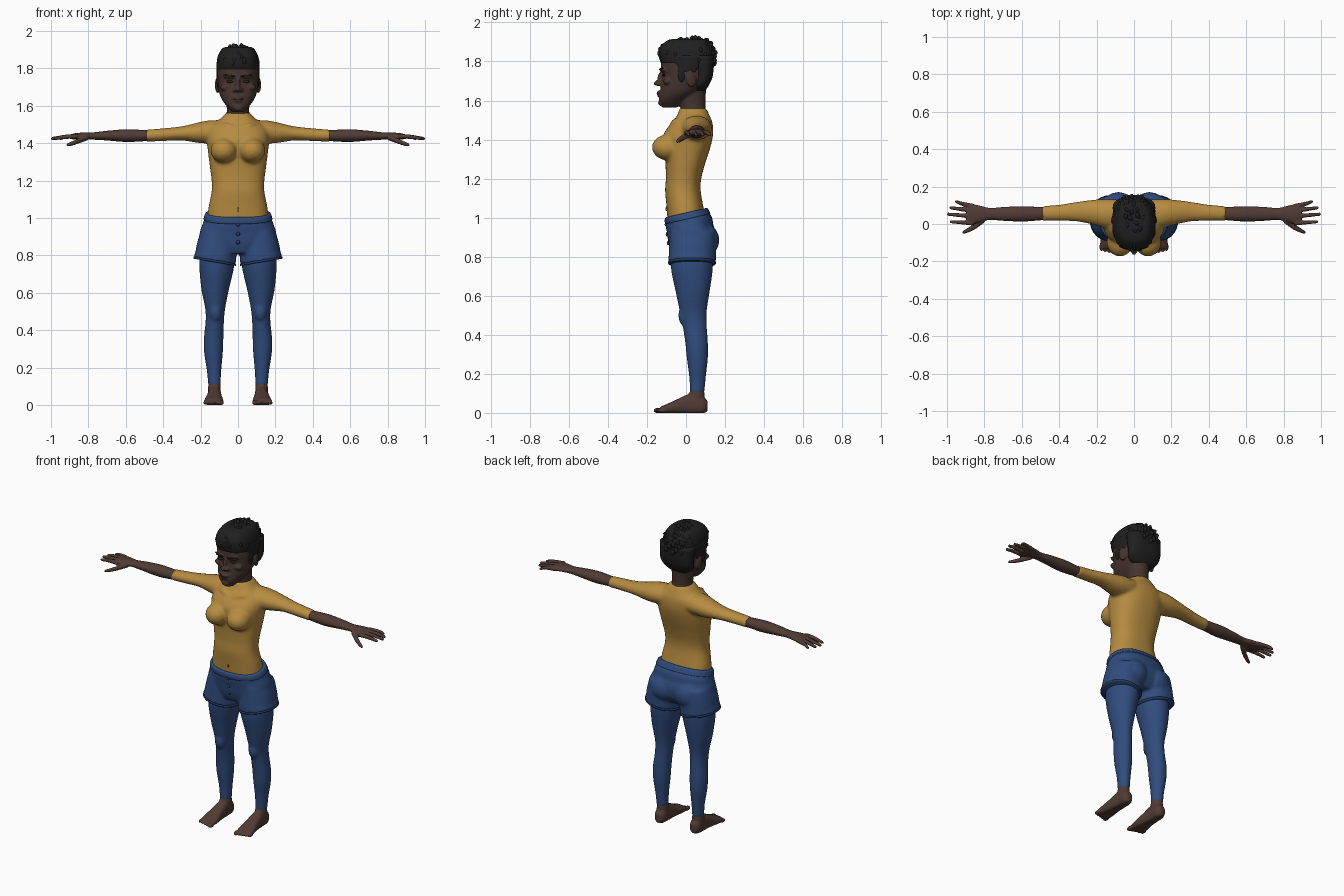
import bpy, bmesh, math, random
from mathutils import Matrix, Vector, Euler

random.seed(4)


def material(name, rgb):
    m = bpy.data.materials.new(name)
    m.diffuse_color = (*rgb, 1)
    return m


SKIN = material("brown_skin", (0.082, 0.044, 0.036))
FACE = material("face_skin", (0.060, 0.034, 0.028))
DARK = material("dark_features", (0.022, 0.015, 0.014))
HAIR = material("black_hair", (0.014, 0.014, 0.015))
SHIRT = material("mustard_cloth", (0.47, 0.26, 0.052))
SEAM = material("dark_mustard", (0.22, 0.12, 0.025))
BLUE = material("denim_blue", (0.030, 0.072, 0.205))
TRIM = material("denim_trim", (0.018, 0.042, 0.125))


def lerp_sections(secs, steps):
    """Catmull-Rom smoothing of the cross-section list."""
    out = []
    for i in range(len(secs) - 1):
        a, b = secs[max(i - 1, 0)], secs[i]
        c, d = secs[i + 1], secs[min(i + 2, len(secs) - 1)]
        for k in range(steps):
            t = k / steps
            out.append([0.5 * (2 * q + (r - p) * t + (2 * p - 5 * q + 4 * r - s) * t * t
                               + (3 * q - p - 3 * r + s) * t ** 3)
                        for p, q, r, s in zip(a, b, c, d)])
    return out + [list(secs[-1])]


def loft(bm, secs, axis="Z", n=28, power=2.0, side=1, steps=4):
    """Closed tube; each section is (x, y, z, half size 1, half size 2)."""
    rings = []
    for x, y, z, ra, rb in lerp_sections(secs, steps):
        ring = []
        for k in range(n):
            c, s = math.cos(k * math.tau / n), math.sin(k * math.tau / n)
            u = math.copysign(abs(c) ** (2 / power), c) * ra
            v = math.copysign(abs(s) ** (2 / power), s) * rb
            d = {"Z": (u, v, 0), "X": (0, u, v), "Y": (u, 0, v)}[axis]
            ring.append(bm.verts.new(((x + d[0]) * side, y + d[1], z + d[2])))
        rings.append(ring)
    for r0, r1 in zip(rings, rings[1:]):
        for k in range(n):
            j = (k + 1) % n
            bm.faces.new((r0[k], r0[j], r1[j], r1[k]))
    bm.faces.new(rings[0])
    bm.faces.new(rings[-1])


def blob(bm, pos, size, rot=(0, 0, 0), u=16, v=10):
    m = Matrix.Translation(pos) @ Euler(rot).to_matrix().to_4x4() @ Matrix.Diagonal((*size, 1))
    bmesh.ops.create_uvsphere(bm, u_segments=u, v_segments=v, radius=1, matrix=m)


def finish(bm, name, mat, voxel=0, smooth=2):
    bmesh.ops.recalc_face_normals(bm, faces=bm.faces)
    me = bpy.data.meshes.new(name)
    bm.to_mesh(me)
    bm.free()
    me.materials.append(mat)
    for p in me.polygons:
        p.use_smooth = True
    ob = bpy.data.objects.new(name, me)
    bpy.context.collection.objects.link(ob)
    if voxel:  # fuse overlapping volumes into one skin
        r = ob.modifiers.new("fuse", "REMESH")
        r.mode, r.voxel_size, r.use_smooth_shade = "VOXEL", voxel, True
        s = ob.modifiers.new("soften", "SMOOTH")
        s.factor, s.iterations = 0.5, smooth
    return ob


def body(rows):
    """Rows (z, front y, back y, half width) to sections."""
    return [(0, (f + b) / 2, z, w, (b - f) / 2) for z, f, b, w in rows]


SIDES = (-1, 1)

# Shirt: torso, bust, collarbones and sleeves
bm = bmesh.new()
loft(bm, body([(0.99, -.095, .10, .165), (1.06, -.10, .088, .157), (1.14, -.107, .075, .141),
               (1.20, -.103, .078, .141), (1.27, -.105, .096, .150), (1.35, -.112, .122, .160),
               (1.42, -.118, .138, .166), (1.48, -.080, .137, .155), (1.52, -.048, .122, .105),
               (1.56, -.032, .104, .066)]), power=2.35, n=36)
for s in SIDES:
    blob(bm, (s * .075, -.095, 1.36), (.072, .080, .066))
    blob(bm, (s * .05, -.066, 1.492), (.05, .012, .009), (0, -s * .3, s * .25))
    loft(bm, [(.09, .055, 1.462, .075, .06), (.15, .055, 1.46, .078, .062),
              (.21, .062, 1.456, .068, .055), (.30, .066, 1.452, .053, .038),
              (.40, .060, 1.445, .043, .034), (.49, .057, 1.440, .040, .032)], "X", side=s)
finish(bm, "shirt", SHIRT, .010, 3)

bm = bmesh.new()
blob(bm, (0, -.099, 1.045), (.004, .006, .012))
finish(bm, "navel_crease", SEAM)

# Forearms with palms, fingers and thumbs
bm = bmesh.new()
fingers = [(.004, .985, .012), (.038, 1.0, .052), (.070, .987, .086), (.096, .958, .119)]
for s in SIDES:
    loft(bm, [(.46, .057, 1.440, .034, .027), (.52, .055, 1.440, .037, .031),
              (.60, .054, 1.440, .041, .034), (.70, .054, 1.440, .037, .026),
              (.77, .054, 1.438, .032, .020), (.82, .054, 1.438, .044, .019),
              (.87, .054, 1.436, .054, .017), (.895, .056, 1.434, .050, .012)], "X", side=s)
    for y0, tip, y1 in fingers:
        loft(bm, [(.86, y0, 1.436, .013, .013), (.92, y0 * .45 + y1 * .55, 1.434, .011, .012),
                  (tip - .01, y1, 1.425, .009, .009), (tip, y1, 1.424, .005, .005)],
             "X", 10, side=s)
    loft(bm, [(.80, .025, 1.432, .018, .016), (.85, -.012, 1.412, .017, .014),
              (.89, -.034, 1.397, .013, .012), (.918, -.046, 1.388, .007, .007)],
         "X", 10, side=s)
finish(bm, "forearms_and_hands", SKIN, .0055, 1)

# Shorts: pelvis, seat and flared leg openings
bm = bmesh.new()
loft(bm, body([(.81, -.070, .120, .150), (.86, -.088, .150, .195), (.92, -.097, .155, .205),
               (.97, -.103, .135, .188), (1.02, -.104, .108, .172)]), power=2.3, n=36)
for s in SIDES:
    blob(bm, (s * .083, .078, .885), (.095, .094, .092))
    loft(bm, [(.102, .035, .93, .098, .118), (.112, .034, .86, .108, .120),
              (.124, .031, .768, .112, .122)], side=s, power=2.2)
for v in bm.verts:
    if v.co.z > .96:
        v.co.z += .23 * (v.co.y - .01)
    elif v.co.z < .80:
        v.co.z += .17 * (abs(v.co.x) - .12)
finish(bm, "shorts", BLUE, .010, 2)

# Waistband
bm = bmesh.new()
loft(bm, body([(.994, -.106, .126, .184), (1.006, -.109, .120, .182), (1.024, -.108, .112, .176),
               (1.028, -.103, .107, .170)]), power=2.3, n=36, steps=2)
for v in bm.verts:
    v.co.z += .23 * (v.co.y - .01)
finish(bm, "waistband", BLUE)

# Hem bands
bm = bmesh.new()
for s in SIDES:
    loft(bm, [(.124, .031, .762, .112, .120), (.124, .031, .766, .114, .123),
              (.124, .031, .774, .113, .122)], side=s, power=2.2, steps=1)
for v in bm.verts:
    v.co.z += .17 * (abs(v.co.x) - .12)
finish(bm, "shorts_hems", TRIM)

# Buttons
bm = bmesh.new()
for z, y in ((.965, -.101), (.915, -.096), (.87, -.090)):
    blob(bm, (0, y, z), (.011, .008, .011))
finish(bm, "shorts_buttons", TRIM)

# Leggings with kneecaps
bm = bmesh.new()
for s in SIDES:
    loft(bm, [(.108, .03, .86, .090, .100), (.113, .03, .75, .094, .108),
              (.122, .034, .62, .074, .087), (.122, .037, .52, .054, .069),
              (.124, .044, .45, .049, .062), (.130, .054, .36, .052, .058),
              (.131, .058, .28, .050, .054), (.128, .059, .18, .038, .042),
              (.126, .057, .10, .033, .037)], side=s)
    blob(bm, (s * .12, -.012, .50), (.033, .027, .052))
finish(bm, "leggings", BLUE, .009, 2)

# Bare feet with toes
bm = bmesh.new()
for s in SIDES:
    loft(bm, [(.126, .058, .13, .029, .033), (.126, .055, .09, .034, .040),
              (.126, .050, .03, .033, .045)], side=s)
    loft(bm, [(.125, .110, .035, .018, .026), (.125, .085, .040, .035, .046),
              (.126, .030, .045, .036, .056), (.127, -.03, .035, .042, .042),
              (.129, -.09, .022, .051, .027), (.131, -.130, .015, .050, .018)],
         "Y", side=s, power=2.3)
    for k in range(5):
        r = .0145 if k == 0 else .0105
        blob(bm, (s * (.091 + .021 * k), -.143 + .005 * k, .012), (r, .024, r))
for v in bm.verts:
    v.co.z = max(v.co.z, 0)
finish(bm, "feet", SKIN, .006, 1)

# Head: skull, neck, nose, brow, cheeks, lips and ears
bm = bmesh.new()
loft(bm, body([(1.565, -.122, -.045, .030), (1.60, -.138, -.005, .063), (1.64, -.134, .060, .090),
               (1.68, -.127, .105, .103), (1.73, -.121, .125, .111), (1.77, -.128, .130, .112),
               (1.82, -.122, .130, .108), (1.87, -.085, .10, .08)]), power=2.25, n=36)
loft(bm, [(0, .042, 1.50, .074, .070), (0, .036, 1.56, .061, .065),
          (0, .030, 1.61, .062, .070), (0, .03, 1.68, .07, .075)])
blob(bm, (0, -.125, 1.722), (.012, .020, .042), (-.3, 0, 0))
blob(bm, (0, -.146, 1.688), (.015, .020, .014))
for s in SIDES:
    blob(bm, (s * .018, -.135, 1.684), (.011, .014, .010))
    blob(bm, (s * .045, -.119, 1.757), (.037, .015, .011), (0, 0, s * .2))
    blob(bm, (s * .066, -.094, 1.697), (.030, .022, .018))
    blob(bm, (s * .111, .027, 1.708), (.011, .026, .042), (.15, 0, s * .25))
blob(bm, (0, -.136, 1.643), (.028, .014, .008))
blob(bm, (0, -.135, 1.627), (.024, .014, .009))
blob(bm, (0, -.128, 1.588), (.026, .016, .016))
finish(bm, "head_and_neck", FACE, .006, 2)

# Eyes, eyebrows and mouth line
bm = bmesh.new()
for s in SIDES:
    blob(bm, (s * .044, -.114, 1.729), (.019, .010, .007))
    blob(bm, (s * .046, -.127, 1.761), (.034, .008, .006), (0, -s * .12, s * .25))
blob(bm, (0, -.144, 1.635), (.024, .006, .002))
finish(bm, "eyes_and_eyebrows", DARK)

# Close-cropped hair at crown, nape and temples
bm = bmesh.new()
loft(bm, body([(1.795, -.130, .142, .114), (1.83, -.140, .147, .114), (1.87, -.135, .14, .106),
               (1.905, -.10, .115, .085), (1.915, -.07, .09, .06)]), power=2.5)
loft(bm, body([(1.652, .035, .100, .062), (1.68, .035, .118, .098), (1.73, .045, .138, .112),
               (1.83, .02, .146, .114)]), power=2.5)
loft(bm, body([(1.745, -.035, .06, .113), (1.78, -.062, .08, .1145), (1.83, -.09, .10, .115)]),
     power=5)
for s in SIDES:  # sideburns
    blob(bm, (s * .106, -.022, 1.74), (.009, .020, .045))
finish(bm, "cropped_hair", HAIR)

# Tousled locks scattered over the crown
bm = bmesh.new()
N = 190
for i in range(N):
    h = 1 - 2 * (i + .5) / N
    a, r = i * 2.39996, math.sqrt(1 - h * h)
    d = Vector((r * math.cos(a), r * math.sin(a), h))
    if h < (.12 if d.y < .3 else -.15):
        continue
    q = [math.copysign(abs(c) ** .8, c) for c in d]
    pos = (q[0] * .090, .004 + q[1] * .132, 1.812 + q[2] * (.090 + .014 * q[1]))
    lean = (d + Vector((random.uniform(-.5, .5), random.uniform(0, .7),
                        random.uniform(0, .5)))).normalized()
    rot = lean.to_track_quat("Z", "Y").to_euler()
    blob(bm, pos, (.013, .019, random.uniform(.022, .034)), rot, 8, 6)
finish(bm, "hair_locks", HAIR)
